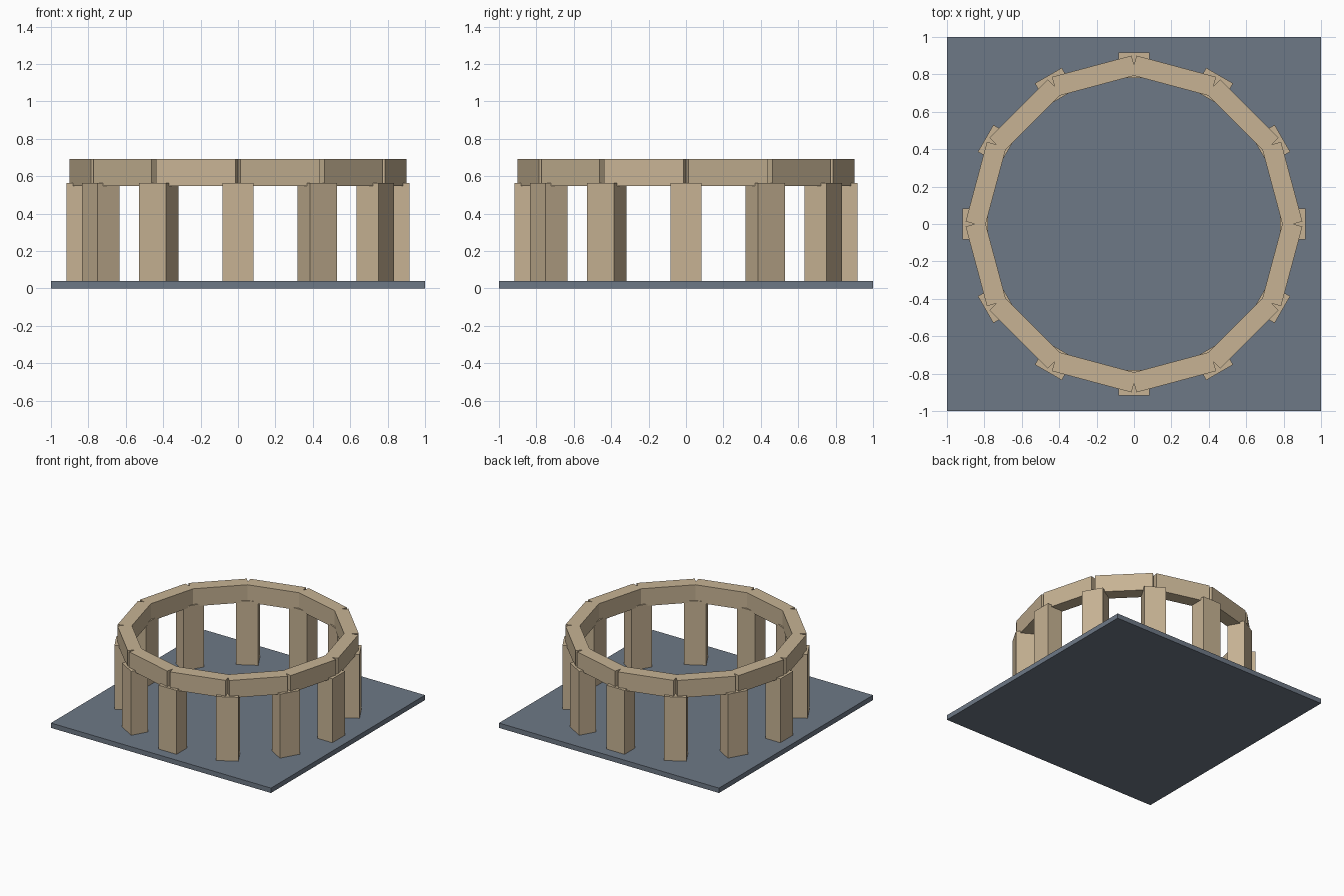
import bpy, math
from mathutils import Matrix

cube = bpy.data.objects.get("Cube")
if cube:
    bpy.data.objects.remove(cube, do_unlink=True)

COUNT = 12
BASE_TOP = 0.04


def make_material(name, rgb):
    mat = bpy.data.materials.new(name)
    mat.use_nodes = True
    color = (*rgb, 1)
    mat.diffuse_color = color
    bsdf = next(n for n in mat.node_tree.nodes if n.type == "BSDF_PRINCIPLED")
    bsdf.inputs["Base Color"].default_value = color
    return mat


def add_block(name, mat, x, y, z, angle=0):
    """Box spanning the given (min, max) ranges, turned about the centre of the ring."""
    bpy.ops.mesh.primitive_cube_add(size=1)
    obj = bpy.context.object
    obj.name = obj.data.name = name
    spans = (x, y, z)
    size = [b - a for a, b in spans]
    centre = [(a + b) / 2 for a, b in spans]
    obj.data.transform(Matrix.Translation(centre) @ Matrix.Diagonal((*size, 1)))
    obj.rotation_euler.z = angle
    obj.data.materials.append(mat)
    return obj


sandstone = make_material("sandstone", (0.57, 0.45, 0.295))
slate = make_material("slate_grey", (0.155, 0.19, 0.24))

# Square ground slab
add_block("ground_slab", slate, (-1, 1), (-1, 1), (0, BASE_TOP))

# Ring of upright stones, with a lintel spanning each gap
step = math.tau / COUNT
for i in range(COUNT):
    add_block(f"standing_stone_{i + 1}", sandstone,
              (0.78, 0.916), (-0.083, 0.083), (BASE_TOP, 0.565), i * step)
    add_block(f"lintel_{i + 1}", sandstone,
              (0.766, 0.873), (-0.22, 0.22), (0.549, 0.693), (i + 0.5) * step)
